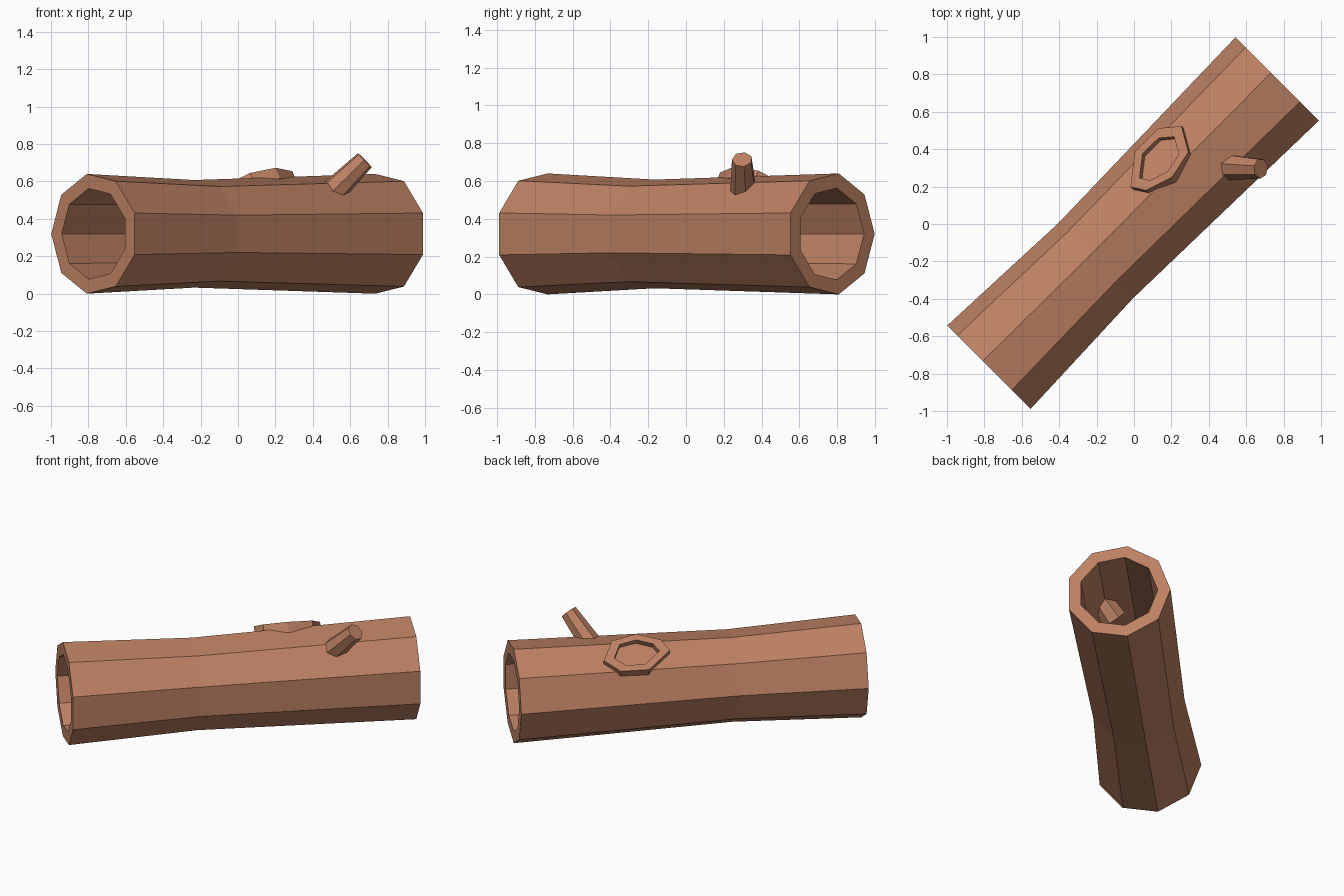
import bpy, bmesh, math
from mathutils import Vector, Matrix

if "Cube" in bpy.data.objects:
    bpy.data.objects.remove(bpy.data.objects["Cube"])

R2 = math.sqrt(0.5)
AXIS = Vector((R2, R2, 0))       # along the log
SIDE = Vector((R2, -R2, 0))      # across the log
UP = Vector((0, 0, 1))
CENTRE = Vector((0.002, -0.002, 0.32))

bark = bpy.data.materials.new("bark")
bark.diffuse_color = (0.51, 0.22, 0.125, 1)
bark.use_nodes = True
bark.node_tree.nodes["Principled BSDF"].inputs["Base Color"].default_value = bark.diffuse_color


def lofted(name, rings, closed):
    """Join rings of points; closed joins last ring to first, else ends are capped."""
    bm = bmesh.new()
    loops = [[bm.verts.new(p) for p in ring] for ring in rings]
    n = len(loops[0])
    pairs = list(zip(loops, loops[1:]))
    if closed:
        pairs.append((loops[-1], loops[0]))
    else:
        bm.faces.new(loops[0])
        bm.faces.new(loops[-1])
    for a, b in pairs:
        for i in range(n):
            j = (i + 1) % n
            bm.faces.new((a[i], a[j], b[j], b[i]))
    bmesh.ops.recalc_face_normals(bm, faces=bm.faces)
    mesh = bpy.data.meshes.new(name)
    bm.to_mesh(mesh)
    bm.free()
    mesh.materials.append(bark)
    obj = bpy.data.objects.new(name, mesh)
    bpy.context.collection.objects.link(obj)
    return obj


def ring(centre, x, y, radius, sides, start=0.0):
    angles = [start + 2 * math.pi * i / sides for i in range(sides)]
    return [centre + radius * (math.cos(a) * x + math.sin(a) * y) for a in angles]


# Hollow nine-sided log, pinched off-centre
section = [(-1.09, 0.325), (-0.283, 0.292), (1.09, 0.325),
           (1.09, 0.246), (-0.283, 0.24), (-1.09, 0.246)]
lofted("log", [ring(CENTRE + AXIS * s, SIDE, UP, r, 9, math.pi) for s, r in section], True)

# Raised knot ring, lying on the upper back face of the log
outline = [(-0.211, 0), (-0.06, -0.135), (0.117, -0.133), (0.211, -0.043),
           (0.139, 0.102), (-0.02, 0.139), (-0.165, 0.083)]
tilt = math.radians(120)
normal = math.cos(tilt) * SIDE + math.sin(tilt) * UP
across = math.sin(tilt) * SIDE - math.cos(tilt) * UP
seat = CENTRE + AXIS * 0.338 + normal * 0.288 + across * 0.006
profile = [(1.0, -0.03), (1.0, 0.036), (0.68, 0.036), (0.68, -0.03)]
lofted("knot_ring", [[seat + AXIS * s * k + across * v * k + normal * h for s, v in outline]
                     for k, h in profile], True)

# Branch stub, running through the wall into the hollow
inner, tip = Vector((0.415, 0.31, 0.455)), Vector((0.678, 0.297, 0.714))
d = (tip - inner).normalized()
sx = d.cross(UP).normalized()
sy = d.cross(sx)
lofted("branch_stub", [ring(inner, sx, sy, 0.08, 7), ring(tip, sx, sy, 0.054, 7)], False)
